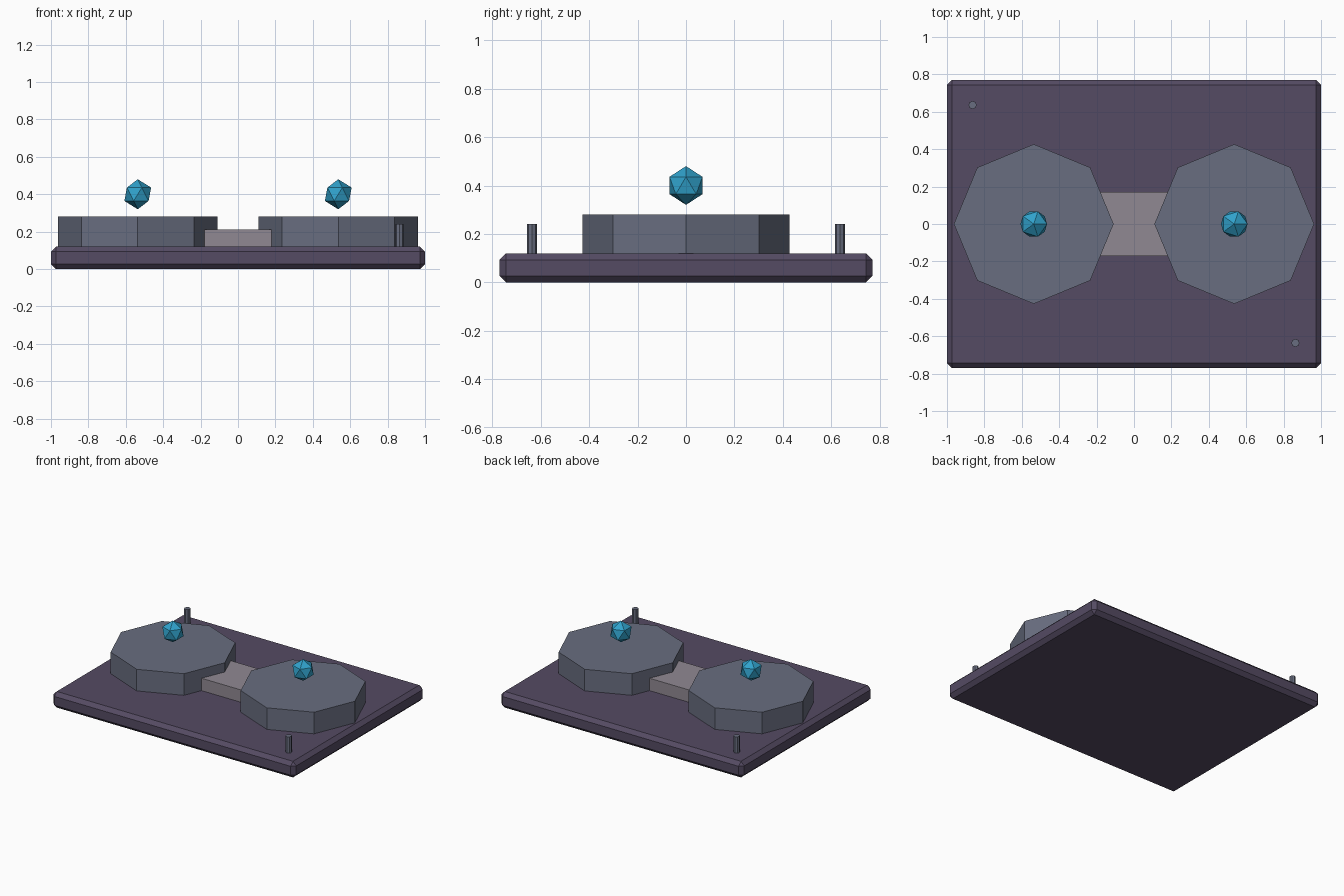
import bpy, math

if "Cube" in bpy.data.objects:
    bpy.data.objects.remove(bpy.data.objects["Cube"])


def material(name, rgb):
    m = bpy.data.materials.new(name)
    m.diffuse_color = (*rgb, 1)
    m.use_nodes = True
    m.node_tree.nodes["Principled BSDF"].inputs["Base Color"].default_value = m.diffuse_color
    return m


def finish(name, mat):
    ob = bpy.context.object
    ob.name = name
    ob.data.materials.append(mat)
    return ob


def box(name, size, z0, mat):
    bpy.ops.mesh.primitive_cube_add(size=1, location=(0, 0, z0 + size[2] / 2))
    ob = finish(name, mat)
    ob.scale = size
    bpy.ops.object.transform_apply(location=False, rotation=False, scale=True)
    return ob


def prism(name, sides, radius, x, y, z0, z1, mat):
    bpy.ops.mesh.primitive_cylinder_add(vertices=sides, radius=radius, depth=z1 - z0,
                                        location=(x, y, (z0 + z1) / 2))
    return finish(name, mat)


plum = material("plum", (0.09, 0.07, 0.125))
slate = material("slate", (0.14, 0.155, 0.215))
stone = material("stone", (0.28, 0.25, 0.29))
cyan = material("cyan", (0.03, 0.36, 0.60))

# chamfered base slab
base = box("base_slab", (2.0, 1.54, 0.12), 0, plum)
bevel = base.modifiers.new("chamfer", "BEVEL")
bevel.width = 0.027
bevel.segments = 1

# bridge between the platforms
box("bridge", (0.364, 0.344, 0.092), 0.12, stone)

for side, s in (("left", -1), ("right", 1)):
    # octagonal platform with floating gem
    prism(side + "_platform", 8, 0.427, s * 0.536, 0, 0.12, 0.281, slate)
    bpy.ops.mesh.primitive_ico_sphere_add(subdivisions=1, radius=0.08,
                                          location=(s * 0.536, 0, 0.4))
    finish(side + "_gem", cyan)
    # corner peg, on opposite corners
    prism(side + "_peg", 8, 0.0215, s * 0.863, -s * 0.636, 0.12, 0.241, slate)
